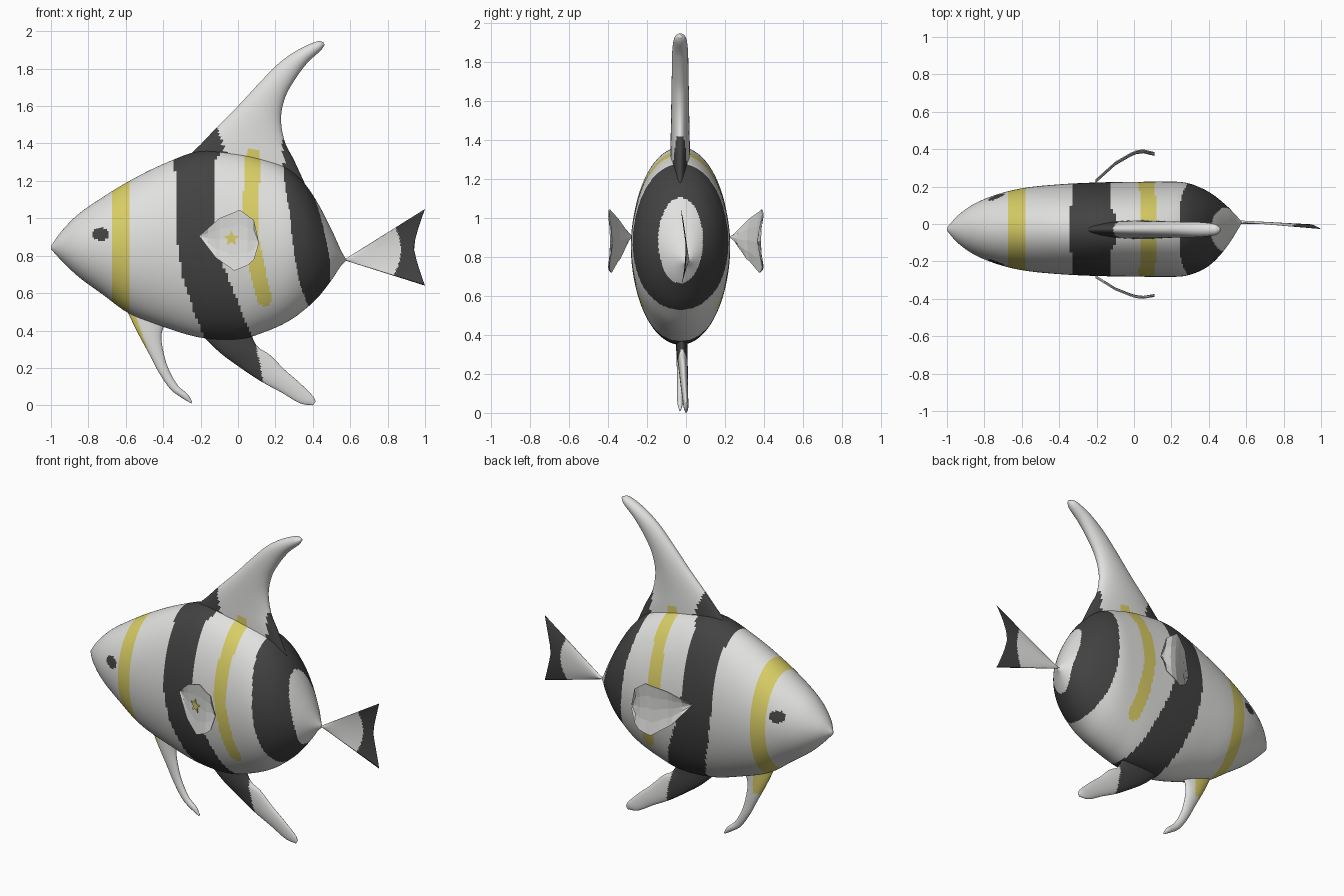
import bpy, bmesh, math
from mathutils import Vector

if "Cube" in bpy.data.objects:
    bpy.data.objects.remove(bpy.data.objects["Cube"])


def material(name, rgb):
    m = bpy.data.materials.new(name)
    m.diffuse_color = (*rgb, 1)
    m.use_nodes = True
    m.node_tree.nodes["Principled BSDF"].inputs["Base Color"].default_value = m.diffuse_color
    return m


MATS = [material("pale_grey", (0.75, 0.75, 0.74)),
        material("charcoal", (0.055, 0.055, 0.055)),
        material("yellow", (0.69, 0.61, 0.13))]
PALE, DARK, YELLOW = 0, 1, 2
YC = -0.028   # centre plane of the fish


def smooth(rows, n):
    """Catmull-Rom resampling of a short table, n steps per span."""
    ext = [[2 * a - b for a, b in zip(rows[0], rows[1])], *rows,
           [2 * a - b for a, b in zip(rows[-1], rows[-2])]]
    out = []
    for i in range(len(rows) - 1):
        for k in range(n):
            t = k / n
            out.append([0.5 * (2 * b + (c - a) * t + (2 * a - 5 * b + 4 * c - d) * t * t
                               + (3 * b - a - 3 * c + d) * t ** 3)
                        for a, b, c, d in zip(*ext[i:i + 4])])
    return out + [list(rows[-1])]


def lerp(table, z):
    """Second column of the table at z, first column rising."""
    if z <= table[0][0]:
        return table[0][1]
    for (z0, v0), (z1, v1) in zip(table, table[1:]):
        if z <= z1:
            return v0 + (v1 - v0) * (z - z0) / (z1 - z0)
    return table[-1][1]


def skin(name, rings, rule, shade=True):
    """Join closed rings of points into a capped skin, coloured by rule."""
    bm = bmesh.new()
    vr = [[bm.verts.new(p) for p in r] for r in rings]
    n = len(vr[0])
    for a, b in zip(vr, vr[1:]):
        for i in range(n):
            j = (i + 1) % n
            bm.faces.new((a[i], a[j], b[j], b[i]))
    bm.faces.new(vr[0])
    bm.faces.new(vr[-1])
    bmesh.ops.remove_doubles(bm, verts=bm.verts, dist=1e-5)
    bmesh.ops.recalc_face_normals(bm, faces=bm.faces)
    for f in bm.faces:
        f.material_index = rule(f.calc_center_median())
        f.smooth = shade
    me = bpy.data.meshes.new(name)
    bm.to_mesh(me)
    bm.free()
    for m in MATS:
        me.materials.append(m)
    ob = bpy.data.objects.new(name, me)
    bpy.context.collection.objects.link(ob)
    return ob


def fin(name, rows, rule, n=14, sides=48):
    """Elliptic fin; rows are leading x,z, trailing x,z, half thickness, y."""
    rings = []
    for ax, az, bx, bz, th, y in smooth(rows, n):
        ring = []
        for k in range(sides):
            a = math.tau * k / sides
            c = 0.5 + 0.5 * math.cos(a)
            ring.append((ax + (bx - ax) * c, y + th * math.sin(a), az + (bz - az) * c))
        rings.append(ring)
    return skin(name, rings, rule)


# Stripe boundaries as (z, x)
BAND_L = [(.36, -.18), (.5, -.235), (.7, -.30), (.9, -.33), (1.2, -.33), (1.35, -.35)]
BAND_R = [(.36, .08), (.45, .04), (.6, -.02), (.8, -.10), (1.0, -.13), (1.3, -.13), (1.37, -.08)]
REAR_L = [(.5, .40), (.54, .37), (.65, .33), (.8, .30), (1.0, .28), (1.2, .25), (1.4, .235)]
THIN_C = [(.57, .14), (.7, .11), (.9, .07), (1.1, .07), (1.33, .08)]


def thin_stripe(p):
    dz = max(0, p.z - 1.33, .575 - p.z)
    return (p.x - lerp(THIN_C, p.z)) ** 2 + dz * dz < .042 ** 2


def body_colour(p):
    x, y, z = p
    eye_z = .915 if y < YC else .94
    if ((x + .735) / .047) ** 2 + ((z - eye_z) / .035) ** 2 < 1:
        return DARK
    if -.67 < x < -.58 or thin_stripe(p):
        return YELLOW
    if lerp(BAND_L, z) < x < lerp(BAND_R, z):
        return DARK
    if x > lerp(REAR_L, z) and z > .5:
        patch = ((y - YC) / .115) ** 2 + ((z - .885) / .22) ** 2
        return PALE if x > .38 and patch < 1 else DARK
    return PALE


# Body: x, top z, bottom z, half width
body_rows = [(-1, .853, .835, .008), (-.94, .935, .77, .075), (-.85, 1.025, .685, .138),
             (-.72, 1.115, .59, .19), (-.58, 1.2, .49, .222), (-.4, 1.29, .42, .24),
             (-.2, 1.36, .362, .25), (0, 1.35, .352, .253), (.15, 1.315, .395, .255),
             (.27, 1.265, .45, .25), (.36, 1.18, .515, .22), (.43, 1.075, .58, .175),
             (.5, .94, .67, .105), (.55, .83, .745, .04), (.575, .785, .77, .004)]
rings = []
for x, top, bot, hw in smooth(body_rows, 14):
    yc = YC + .035 * max(0, (x - .35) / .22) ** 2
    zc, hz = (top + bot) / 2, (top - bot) / 2
    rings.append([(x, yc + hw * math.cos(math.tau * k / 128), zc + hz * math.sin(math.tau * k / 128))
                  for k in range(128)])
skin("body", rings, body_colour)


# Dorsal fin
def dorsal_colour(p):
    if thin_stripe(p):
        return YELLOW
    if p.x < -.11 + (1.48 - p.z) * .35:
        return DARK
    return DARK if p.z < 1.42 and p.x > .235 + (1.41 - p.z) * .1 else PALE


fin("dorsal_fin", [(-.3, 1.3, .36, 1.18, .05, -.03), (-.2, 1.395, .3, 1.31, .05, -.03),
                   (-.11, 1.49, .25, 1.41, .048, -.03), (0, 1.6, .23, 1.53, .046, -.03),
                   (.12, 1.73, .25, 1.64, .044, -.03), (.22, 1.83, .3, 1.735, .042, -.03),
                   (.32, 1.9, .37, 1.83, .04, -.03), (.42, 1.945, .44, 1.895, .03, -.03),
                   (.46, 1.94, .462, 1.925, .01, -.03)], dorsal_colour)


# Pelvic fin
def pelvic_colour(p):
    if p.y < YC:
        return YELLOW if p.z > .3 and p.x < -.55 + (.48 - p.z) * .375 else PALE
    return YELLOW if p.z > .33 and p.x < -.46 else PALE


fin("pelvic_fin", [(-.6, .52, -.38, .46, .025, -.028), (-.54, .395, -.41, .37, .024, -.028),
                   (-.47, .265, -.39, .25, .02, -.028), (-.42, .17, -.36, .17, .018, -.028),
                   (-.36, .085, -.32, .105, .016, -.03), (-.3, .04, -.27, .06, .014, -.03),
                   (-.25, .01, -.245, .02, .005, -.03)], pelvic_colour)

# Anal fin
fin("anal_fin", [(-.22, .4, .05, .43, .03, -.022), (-.1, .285, .1, .32, .028, -.02),
                 (0, .21, .17, .27, .024, -.015), (.12, .13, .25, .19, .02, -.01),
                 (.23, .07, .33, .12, .016, -.005), (.33, .012, .4, .05, .012, 0),
                 (.4, 0, .415, .02, .005, 0)],
    lambda p: DARK if p.x < .11 + (.25 - p.z) * .2 else PALE)

# Tail fin: a thin fan spreading from the end of the body
rings = []
for i in range(49):
    t = .01 + .99 * i / 48
    ring = []
    for k in range(64):
        v, side = (-1 + k / 16, 1) if k < 32 else (1 - (k - 32) / 16, -1)
        ex, ez = .94 + .06 * abs(v) ** 1.3, .845 + .205 * v
        y = .01 - t * (.012 + .025 * v * v) + side * .008 * (1 - v * v) * (1.1 - t)
        ring.append((.565 + (ex - .565) * t, y, .777 + (ez - .777) * t))
    rings.append(ring)
tail = skin("tail_fin", rings[:-1] + [rings[-1]],
            lambda p: DARK if p.x > .87 - .035 * ((p.z - .83) / .13) ** 2 else PALE)

# Pectoral fins: curved leaf plates, one on each side
FLARE = [(-.205, 0), (-.1, .065), (0, .105), (.05, .11), (.11, .1)]
TOP = [(-.205, .908), (-.1, 1.0), (.01, 1.045), (.085, .99), (.11, .88)]
BOT = [(-.205, .902), (-.12, .79), (-.02, .72), (.08, .76), (.11, .86)]


def leaf_y(x, v, side):
    base, gain = (-.277, 1) if side < 0 else (.222, 1.45)
    return base + side * gain * (lerp(FLARE, x) + .01 * v * v)


for side, label in ((-1, "right"), (1, "left")):
    rings = []
    for x in (-.205, -.16, -.12, -.1, -.06, -.02, .01, .05, .085, .11):
        t, b = lerp(TOP, x), lerp(BOT, x)
        pts = [(x, v, (t + b) / 2 + v * (t - b) / 2) for v in (-1, -.5, 0, .5, 1)]
        rings.append([(px, leaf_y(px, v, side) + .003, z) for px, v, z in pts]
                     + [(px, leaf_y(px, v, side) - .003, z) for px, v, z in reversed(pts)])
    skin("pectoral_fin_" + label, rings, lambda p: PALE, shade=False)

# Yellow star plate on the right pectoral fin
star = []
for k in range(10):
    r, a = (.043 if k % 2 == 0 else .02), math.pi / 2 + k * math.pi / 5
    star.append((-.035 + r * math.cos(a), .892 + r * math.sin(a)))
skin("fin_star", [[(x, leaf_y(x, 0, -1) - d, z) for x, z in star] for d in (.001, .009)],
     lambda p: YELLOW, shade=False)
